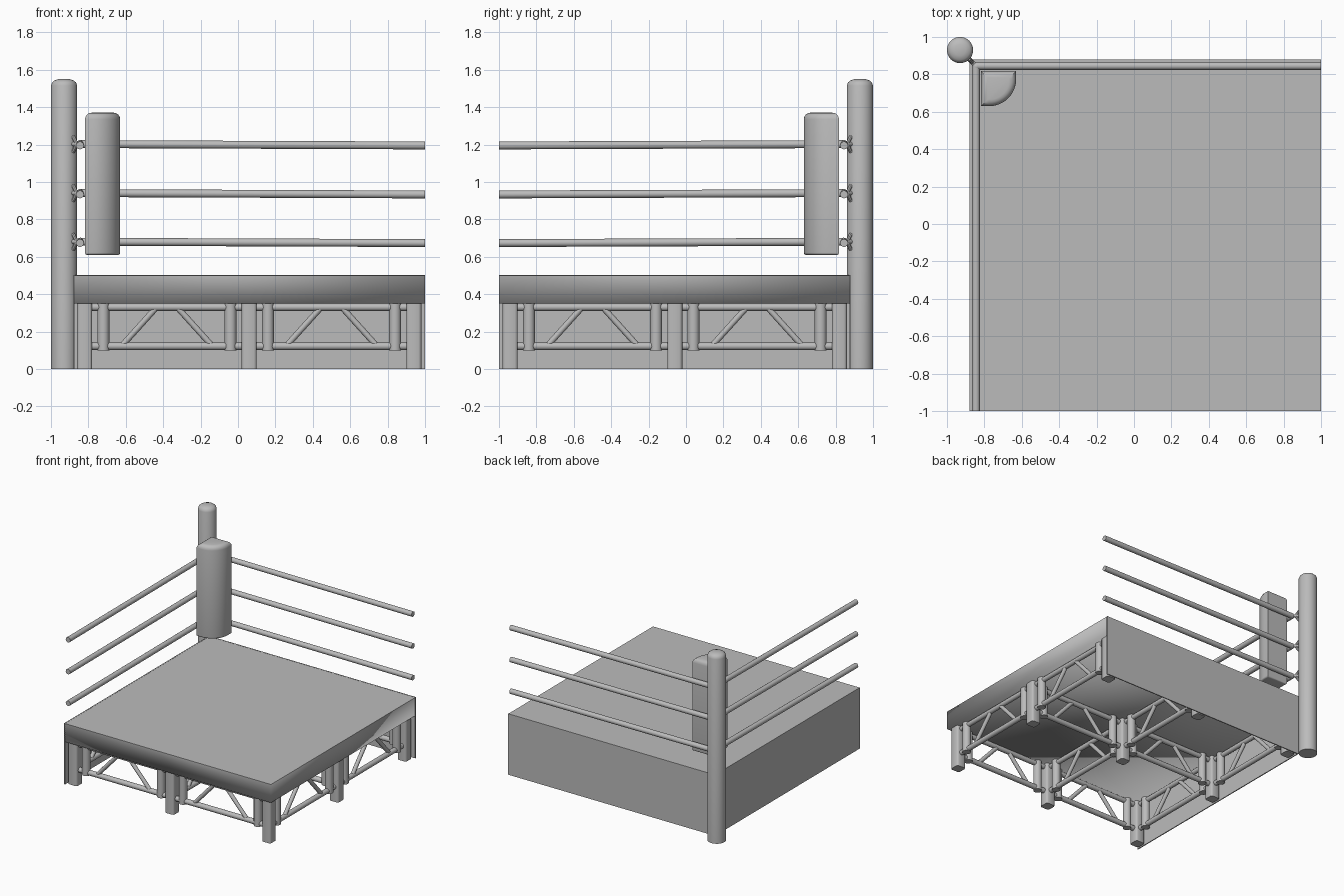
import bpy, bmesh, math
from mathutils import Vector, Matrix

if "Cube" in bpy.data.objects:
    bpy.data.objects.remove(bpy.data.objects["Cube"])

grey = bpy.data.materials.new("plain_grey")
grey.diffuse_color = (0.5, 0.5, 0.5, 1)
grey.use_nodes = True
grey.node_tree.nodes["Principled BSDF"].inputs["Base Color"].default_value = grey.diffuse_color


def finish(name, bm, angle=35):
    """Turn a bmesh into a smooth-shaded object with sharp edges kept."""
    bmesh.ops.recalc_face_normals(bm, faces=bm.faces)
    me = bpy.data.meshes.new(name)
    bm.to_mesh(me)
    bm.free()
    me.materials.append(grey)
    for p in me.polygons:
        p.use_smooth = True
    if angle:
        me.set_sharp_from_angle(angle=math.radians(angle))
    ob = bpy.data.objects.new(name, me)
    bpy.context.collection.objects.link(ob)
    return ob


def tube(bm, a, b, r, sides=12):
    """Capped cylinder between two points."""
    a, b = Vector(a), Vector(b)
    d = b - a
    rot = d.to_track_quat('Z', 'Y').to_matrix().to_4x4()
    bmesh.ops.create_cone(bm, cap_ends=True, segments=sides, radius1=r, radius2=r,
                          depth=d.length, matrix=Matrix.Translation((a + b) / 2) @ rot)


def box(bm, lo, hi):
    lo, hi = Vector(lo), Vector(hi)
    return bmesh.ops.create_cube(
        bm, size=1, matrix=Matrix.Translation((lo + hi) / 2) @ Matrix.Diagonal((*(hi - lo), 1)))['verts']


def swap(p):
    """Mirror a point across the diagonal through the post corner."""
    return (-p[1], -p[0], p[2])


# Platform: softly shaded sides, crisp top edge
bm = bmesh.new()
box(bm, (-0.876, -1, 0.35), (1, 0.876, 0.5))
for e in bm.edges:
    if all(v.co.z > 0.45 for v in e.verts):
        e.smooth = False
finish("platform", bm, angle=None)

# Skirts reaching the floor on the back and left sides
bm = bmesh.new()
box(bm, (-0.88, 0.872, 0), (1, 0.88, 0.501))
box(bm, (-0.88, -1, 0), (-0.872, 0.88, 0.501))
finish("skirt", bm)

# Legs on a three by three grid
grid = (-0.82, 0.06, 0.94)
bm = bmesh.new()
for x in grid:
    for y in grid:
        box(bm, (x - 0.04, -y - 0.04, 0), (x + 0.04, -y + 0.04, 0.352))
upright = [e for e in bm.edges if abs(e.verts[0].co.z - e.verts[1].co.z) > 0.1]
bmesh.ops.bevel(bm, geom=upright, offset=0.015, segments=2, profile=0.5, affect='EDGES')
finish("legs", bm, 50)

# Trusses between neighbouring legs, both directions
bm = bmesh.new()
for row in grid:
    for mid in (-0.38, 0.50):
        parts = [((-0.43, 0.33), (0.43, 0.33), 0.02), ((-0.43, 0.122), (0.43, 0.122), 0.021)]
        for s in (-1, 1):
            parts.append(((s * 0.34, 0.10), (s * 0.34, 0.352), 0.032))
            parts.append(((s * 0.24, 0.125), (s * 0.055, 0.33), 0.016))
        for (u0, z0), (u1, z1), r in parts:
            a, b = (mid + u0, -row, z0), (mid + u1, -row, z1)
            tube(bm, a, b, r)
            tube(bm, swap(a), swap(b), r)
finish("trusses", bm)

# Corner post with a domed cap
bm = bmesh.new()
rings = [(0.07, 0), (0.07, 1.515), (0.064, 1.532), (0.052, 1.542), (0.03, 1.55)]
prev = None
for r, z in rings:
    ring = [bm.verts.new((-0.93 + r * math.cos(i * math.tau / 32),
                          0.93 + r * math.sin(i * math.tau / 32), z)) for i in range(32)]
    if prev:
        for i in range(32):
            j = (i + 1) % 32
            bm.faces.new((prev[i], prev[j], ring[j], ring[i]))
    else:
        bm.faces.new(ring)
    prev = ring
bm.faces.new(prev)
finish("corner_post", bm, 45)

# Corner pad: quarter-round section with rounded ends
outline = [(-0.818, 0.818), (-0.63, 0.818)]
for i in range(13):
    t = -math.pi / 2 * i / 12
    outline.append((-0.775 + 0.145 * math.cos(t), 0.775 + 0.145 * math.sin(t)))
outline.append((-0.818, 0.63))
bm = bmesh.new()
base = bm.faces.new([bm.verts.new((x, y, 0.61)) for x, y in outline])
ext = bmesh.ops.extrude_face_region(bm, geom=[base])['geom']
top_verts = [v for v in ext if isinstance(v, bmesh.types.BMVert)]
bmesh.ops.translate(bm, vec=(0, 0, 0.76), verts=top_verts)
for z, off in ((1.37, 0.035), (0.61, 0.012)):
    rim = [e for e in bm.edges if all(abs(v.co.z - z) < 1e-4 for v in e.verts)]
    bmesh.ops.bevel(bm, geom=rim, offset=off, segments=4, profile=0.5, affect='EDGES')
finish("corner_pad", bm, 45)

# Ropes: three levels along the back and left, easing down a little
ropes, buckles = bmesh.new(), bmesh.new()
for z in (1.202, 0.94, 0.68):
    a, b = (-0.845, 0.845, z), (1, 0.845, z - 0.007)
    tube(ropes, a, b, 0.021, 16)
    tube(ropes, swap(a), swap(b), 0.021, 16)
    # Turnbuckle joining the rope corner to the post
    tube(buckles, (-0.89, 0.89, z), (-0.84, 0.84, z), 0.012)
    bmesh.ops.create_uvsphere(buckles, u_segments=12, v_segments=8, radius=0.022,
                              matrix=Matrix.Translation((-0.842, 0.842, z)))
    for s in (-1, 1):
        tube(buckles, (-0.862, 0.862, z), (-0.882, 0.882, z + s * 0.042), 0.01, 8)
finish("ropes", ropes)
finish("turnbuckles", buckles)
